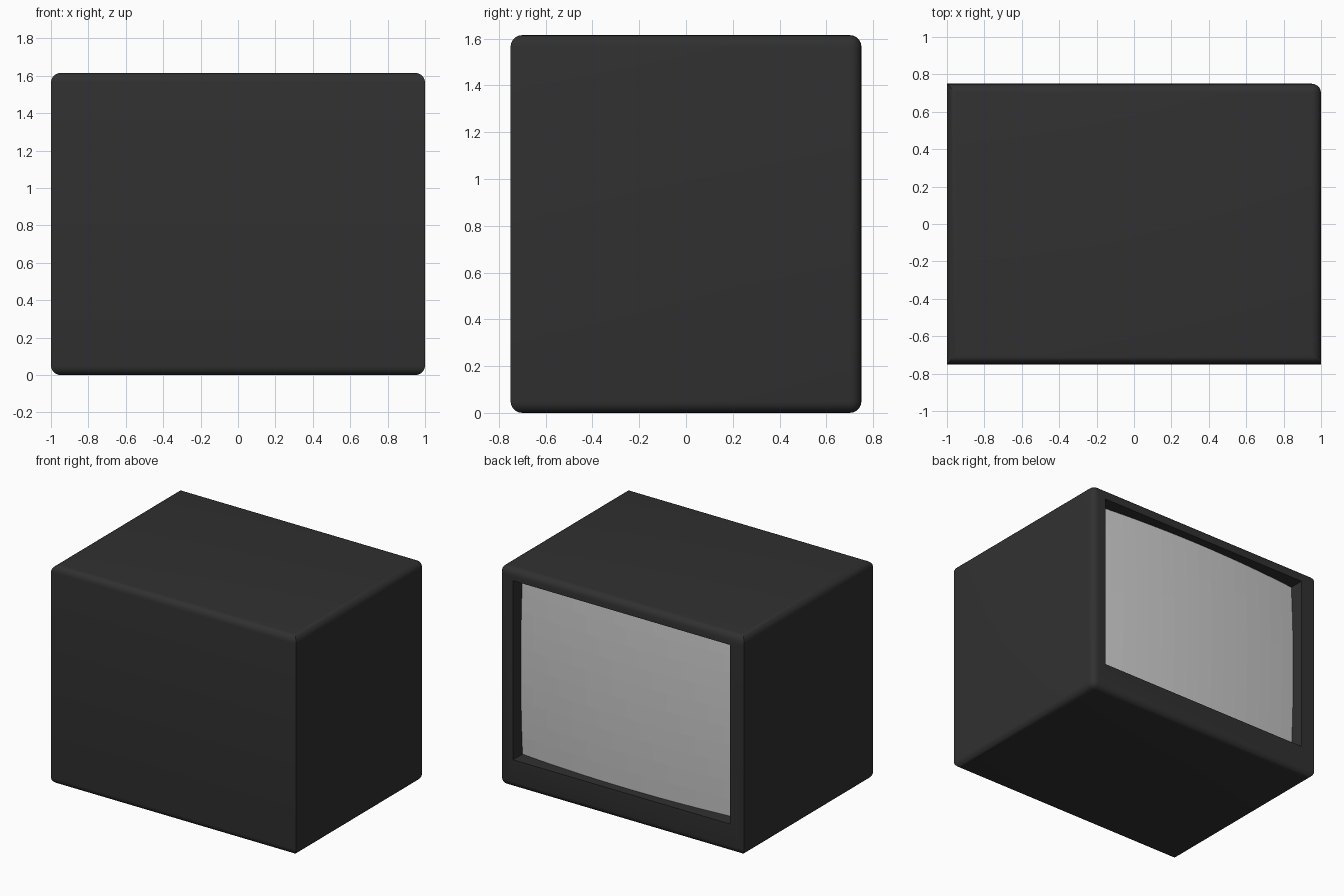
import bpy, bmesh
from mathutils import Matrix

if "Cube" in bpy.data.objects:
    bpy.data.objects.remove(bpy.data.objects["Cube"])

HX, HY, HZ = 1.0, 0.75, 1.615          # half width, half depth, height
OX, Z0, Z1 = 0.885, 0.21, 1.53         # screen opening


def material(name, value):
    m = bpy.data.materials.new(name)
    m.diffuse_color = (value, value, value, 1)
    m.use_nodes = True
    m.node_tree.nodes["Principled BSDF"].inputs["Base Color"].default_value = m.diffuse_color
    return m


def make_object(name, bm, mat=None):
    bmesh.ops.recalc_face_normals(bm, faces=bm.faces)
    me = bpy.data.meshes.new(name)
    bm.to_mesh(me)
    bm.free()
    ob = bpy.data.objects.new(name, me)
    bpy.context.collection.objects.link(ob)
    if mat:
        me.materials.append(mat)
    return ob


def box(lo, hi):
    bm = bmesh.new()
    size = [b - a for a, b in zip(lo, hi)]
    mid = [(a + b) / 2 for a, b in zip(lo, hi)]
    bmesh.ops.create_cube(bm, size=1, matrix=Matrix.Translation(mid) @ Matrix.Diagonal((*size, 1)))
    return bm


# Cabinet: horizontal edges rounded, plus one vertical corner
bm = box((-HX, -HY, 0), (HX, HY, HZ))
edges = []
for e in bm.edges:
    a, b = e.verts[0].co, e.verts[1].co
    if abs(a.z - b.z) < 0.01 or (a.x > 0 and a.y > 0):
        edges.append(e)
bmesh.ops.bevel(bm, geom=edges, offset=0.05, segments=5, profile=0.5, affect='EDGES')
cabinet = make_object("cabinet", bm, material("dark_plastic", 0.03))

# Recess for the screen
cutter = make_object("recess_cutter", box((-OX, HY - 0.14, Z0), (OX, HY + 0.2, Z1)))
cutter.hide_render = True
cutter.hide_set(True)
cut = cabinet.modifiers.new("recess", 'BOOLEAN')
cut.object = cutter
cut.operation = 'DIFFERENCE'
cut.solver = 'EXACT'

bpy.context.view_layer.objects.active = cabinet
cabinet.select_set(True)
bpy.ops.object.shade_smooth_by_angle(angle=0.6)

# Bulging screen glass filling the recess
bm = bmesh.new()
bmesh.ops.create_grid(bm, x_segments=16, y_segments=10, size=1)
for v in bm.verts:
    u, w = v.co.x, v.co.y
    v.co = (u * OX, HY - 0.045 - 0.045 * u * u - 0.02 * w * w,
            (Z0 + Z1) / 2 + w * (Z1 - Z0) / 2)
# Return edge gives the glass a solid back
rim = bmesh.ops.extrude_edge_only(bm, edges=[e for e in bm.edges if e.is_boundary])
for v in rim["geom"]:
    if isinstance(v, bmesh.types.BMVert):
        v.co.y = HY - 0.139
make_object("screen", bm)
